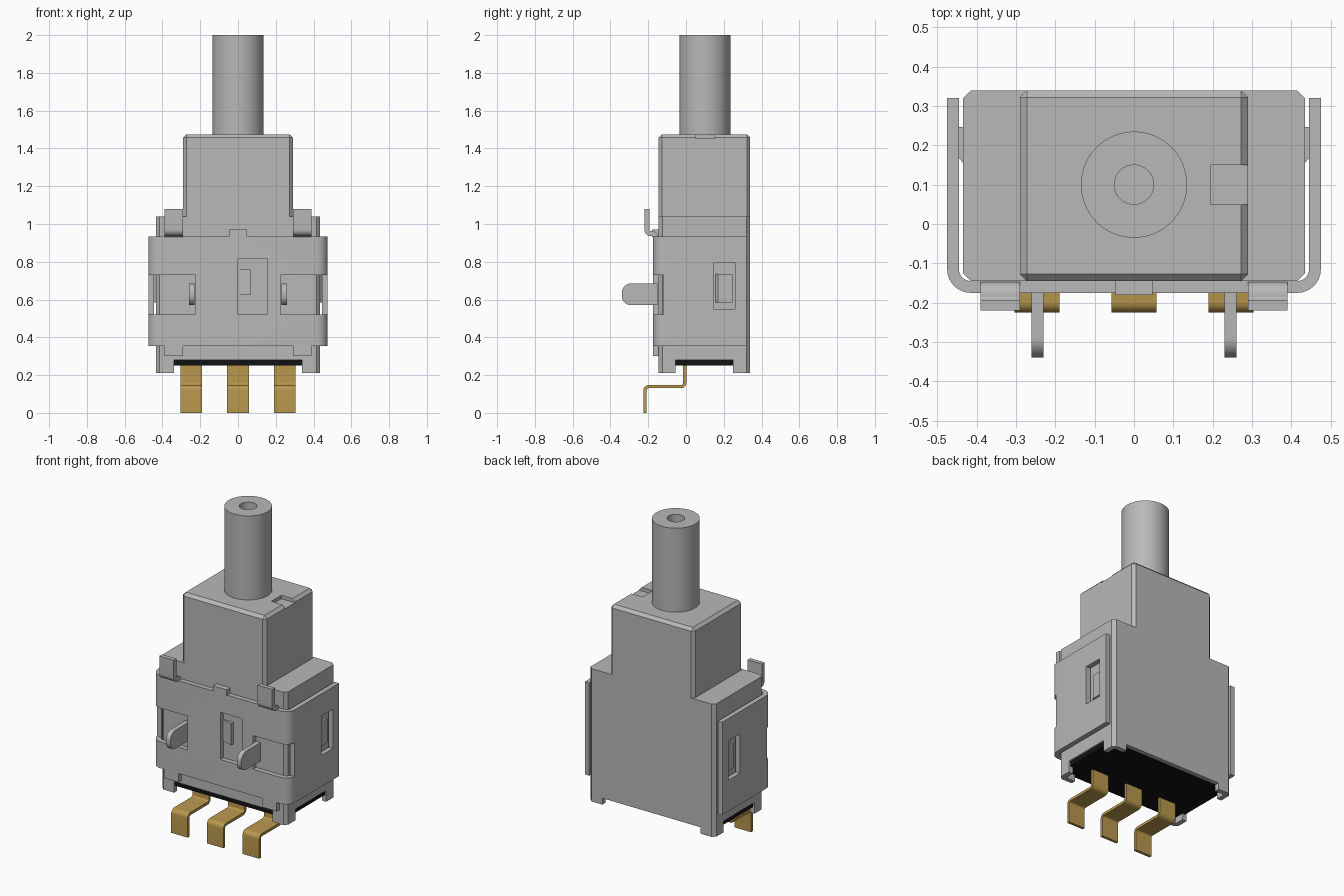
import bpy, bmesh, math
from mathutils import Vector

if "Cube" in bpy.data.objects:
    bpy.data.objects.remove(bpy.data.objects["Cube"])


def material(name, rgb):
    m = bpy.data.materials.new(name)
    m.use_nodes = True
    m.diffuse_color = (*rgb, 1)
    m.node_tree.nodes["Principled BSDF"].inputs["Base Color"].default_value = (*rgb, 1)
    return m


GREY = material("light grey", (0.48, 0.48, 0.48))
GOLD = material("gold", (0.48, 0.31, 0.075))
BLACK = material("black", (0.006, 0.006, 0.006))


def finish(name, bm, mat, smooth=False):
    bmesh.ops.recalc_face_normals(bm, faces=bm.faces)
    mesh = bpy.data.meshes.new(name)
    bm.to_mesh(mesh)
    bm.free()
    mesh.materials.append(mat)
    ob = bpy.data.objects.new(name, mesh)
    bpy.context.collection.objects.link(ob)
    if smooth:
        shade(ob)
    return ob


def activate(ob):
    bpy.ops.object.select_all(action="DESELECT")
    ob.select_set(True)
    bpy.context.view_layer.objects.active = ob


def shade(ob):
    activate(ob)
    bpy.ops.object.shade_smooth_by_angle(angle=math.radians(35))


def prism(name, pts, axis, lo, hi, mat=GREY, smooth=False):
    """Extrude a 2D outline along one axis."""
    place = {"x": lambda u, v, w: (w, u, v), "y": lambda u, v, w: (u, w, v),
             "z": lambda u, v, w: (u, v, w)}[axis]
    bm = bmesh.new()
    face = bm.faces.new([bm.verts.new(place(u, v, lo)) for u, v in pts])
    ext = bmesh.ops.extrude_face_region(bm, geom=[face])["geom"]
    step = Vector(place(0, 0, hi - lo))
    bmesh.ops.translate(bm, vec=step, verts=[g for g in ext if isinstance(g, bmesh.types.BMVert)])
    return finish(name, bm, mat, smooth)


def box(name, x, y, z, mat=GREY):
    return prism(name, [(x[0], y[0]), (x[1], y[0]), (x[1], y[1]), (x[0], y[1])], "z", *z, mat)


def fillet(path, r, steps=8):
    """Round the right-angled corners of a path."""
    path = [Vector(p) for p in path]
    out = [path[0]]
    for p, c, n in zip(path, path[1:], path[2:]):
        a, b = (p - c).normalized(), (n - c).normalized()
        for i in range(steps + 1):
            t = math.pi / 2 * (1 - i / steps)
            out.append(c + r * (a + b - a * math.cos(t) - b * math.sin(t)))
    return out + [path[-1]]


def strip(name, path, r, thick, axis, lo, hi, mat=GREY):
    """Bent sheet metal following a path."""
    pts = fillet(path, r)
    left, right = [], []
    for i, p in enumerate(pts):
        d = (pts[min(i + 1, len(pts) - 1)] - pts[max(i - 1, 0)]).normalized()
        side = Vector((-d.y, d.x)) * thick / 2
        left.append(p + side)
        right.append(p - side)
    return prism(name, left + right[::-1], axis, lo, hi, mat, True)


def cut(ob, x, y, z):
    cutter = box("cutter", x, y, z)
    cutter.hide_render = True
    mod = ob.modifiers.new("cut", "BOOLEAN")
    mod.operation, mod.solver, mod.object = "DIFFERENCE", "EXACT", cutter
    activate(ob)
    bpy.ops.object.modifier_apply(modifier=mod.name)
    bpy.data.objects.remove(cutter)


def span(s, a, b):
    return tuple(sorted((s * a, s * b)))


# Housing with chamfered upright corners
X, F, B, C = 0.435, -0.145, 0.34, 0.02
outline = [(-X + C, F), (X - C, F), (X, F + C), (X, B - C),
           (X - C, B), (-X + C, B), (-X, B - C), (-X, F + C)]
prism("housing", outline, "z", 0.28, 1.04)
box("housing_back_skirt", (-0.345, 0.345), (B - 0.025, B), (0.25, 0.28))

# Corner feet, each an L-shaped wall
for s, side in ((-1, "right"), (1, "left")):
    for edge, inward, end in ((F, 1, "front"), (B, -1, "back")):
        foot = [(X, 0.09), (X, C), (X - C, 0), (0.34, 0), (0.34, 0.03), (X - 0.03, 0.03), (X - 0.03, 0.09)]
        prism(f"{end}_{side}_foot", [(s * u, edge + inward * v) for u, v in foot], "z", 0.21, 0.28)

# Black sealed base
box("base_seal", (-0.425, 0.425), (F + 0.01, B - 0.025), (0.25, 0.285), BLACK)

# Neck with chamfered edges and a key notch
bm = bmesh.new()
bmesh.ops.create_cube(bm, size=1)
for v in bm.verts:
    v.co = (v.co.x * 0.58, (F + B) / 2 + v.co.y * (B - F), 1.2575 + v.co.z * 0.435)
edges = [e for e in bm.edges if max(v.co.z for v in e.verts) > 1.4]
bmesh.ops.bevel(bm, geom=edges, offset=0.018, segments=1, affect="EDGES")
neck = finish("neck", bm, GREY)
cut(neck, (0.195, 0.4), (0.05, 0.15), (1.453, 1.6))

# Plunger with a blind hole
bm = bmesh.new()
profile = [(0, 1.85), (0.05, 1.85), (0.05, 2), (0.135, 2), (0.135, 1.46)]
vs = [bm.verts.new((r, 0.1, z)) for r, z in profile]
es = [bm.edges.new(p) for p in zip(vs, vs[1:])]
bmesh.ops.spin(bm, geom=vs + es, cent=(0, 0.1, 0), axis=(0, 0, 1), angle=math.tau, steps=64)
bmesh.ops.remove_doubles(bm, verts=bm.verts, dist=1e-5)
finish("plunger", bm, GREY, True)

# Wrap-around bracket with windows and corner cutouts
bracket = strip("bracket", [(-0.46, 0.32), (-0.46, -0.16), (0.46, -0.16), (0.46, 0.32)],
                0.045, 0.03, "z", 0.355, 0.935)
cut(bracket, (0, 0.155), (-0.3, -0.1), (0.52, 0.815))
for s in (-1, 1):
    cut(bracket, span(s, 0.225, 0.6), (-0.3, -0.12), (0.52, 0.73))
    cut(bracket, span(s, 0.44, 0.6), (0.145, 0.26), (0.55, 0.795))
shade(bracket)

# Parts repeated on both sides
for s, side in ((-1, "right"), (1, "left")):
    strip(f"{side}_upper_tab", [(-0.16, 0.92), (-0.16, 0.949), (-0.207, 0.949), (-0.207, 1.08)],
          0.022, 0.027, "x", *span(s, 0.29, 0.39))
    box(f"{side}_lower_tab", span(s, 0.29, 0.39), (-0.175, F), (0.3, 0.355))
    # Mounting lug with a rounded tip
    lug = [(-0.15, 0.57)] + fillet([(-0.15, 0.57), (-0.34, 0.57), (-0.34, 0.685), (-0.15, 0.685)], 0.05)[1:]
    prism(f"{side}_mounting_lug", lug, "x", *span(s, 0.23, 0.26), GREY, True)
    # Side latch seen through the bracket window
    latch = [(0.43, 0.15), (0.447, 0.17), (0.447, 0.247), (0.43, 0.247)]
    prism(f"{side}_latch", [(s * u, v) for u, v in latch], "z", 0.585, 0.735)

# Front latch and top centre lip
prism("front_latch", [(0, F + 0.01), (0, -0.15), (0.07, -0.168), (0.07, F + 0.01)], "z", 0.625, 0.76)
box("centre_lip", (-0.047, 0.047), (-0.18, F), (0.93, 0.97))

# Bent solder terminals
for x, label in ((-0.247, "right"), (0, "centre"), (0.247, "left")):
    strip(f"{label}_terminal", [(-0.007, 0.26), (-0.007, 0.139), (-0.217, 0.139), (-0.217, 0)],
          0.02, 0.017, "x", x - 0.057, x + 0.057, GOLD)
